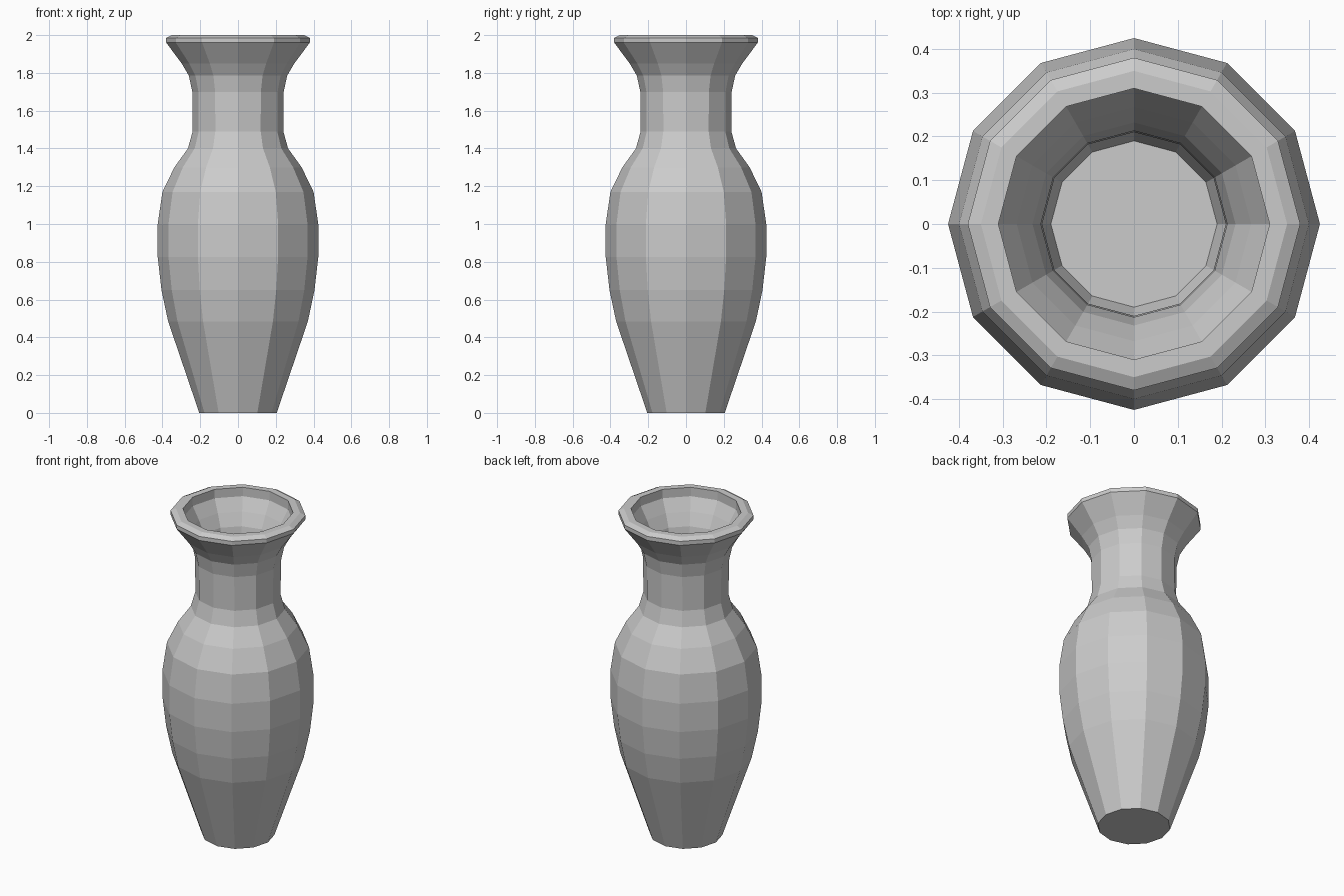
import bpy, bmesh
from math import cos, sin, pi

if "Cube" in bpy.data.objects:
    bpy.data.objects.remove(bpy.data.objects["Cube"])

SIDES = 12

# (radius, height): up the outside, over the rim, down the inside
outer = [(0.205, 0), (0.37, 0.485), (0.405, 0.65), (0.425, 0.825), (0.425, 1.0),
         (0.40, 1.17), (0.337, 1.30), (0.265, 1.40), (0.24, 1.49), (0.242, 1.70),
         (0.26, 1.785), (0.298, 1.85)]
rim = [(0.38, 1.96), (0.38, 1.985), (0.35, 2.0), (0.31, 2.0), (0.31, 1.945)]
inner = [(0.268, 1.87), (0.232, 1.795), (0.213, 1.70), (0.21, 1.49), (0.24, 1.385),
         (0.31, 1.28), (0.37, 1.16), (0.395, 1.0), (0.395, 0.825), (0.375, 0.65),
         (0.34, 0.49), (0.19, 0.04)]


def lathe(name, profile):
    bm = bmesh.new()
    rings = [[bm.verts.new((r * cos(2 * pi * i / SIDES), r * sin(2 * pi * i / SIDES), z))
              for i in range(SIDES)] for r, z in profile]
    for a, b in zip(rings, rings[1:]):
        for i in range(SIDES):
            j = (i + 1) % SIDES
            bm.faces.new((a[i], a[j], b[j], b[i]))
    # foot and inside floor
    bm.faces.new(rings[0][::-1])
    bm.faces.new(rings[-1])
    bmesh.ops.recalc_face_normals(bm, faces=bm.faces)
    mesh = bpy.data.meshes.new(name)
    bm.to_mesh(mesh)
    bm.free()
    obj = bpy.data.objects.new(name, mesh)
    bpy.context.collection.objects.link(obj)
    return obj


# Hollow faceted vase
lathe("vase", outer + rim + inner)
